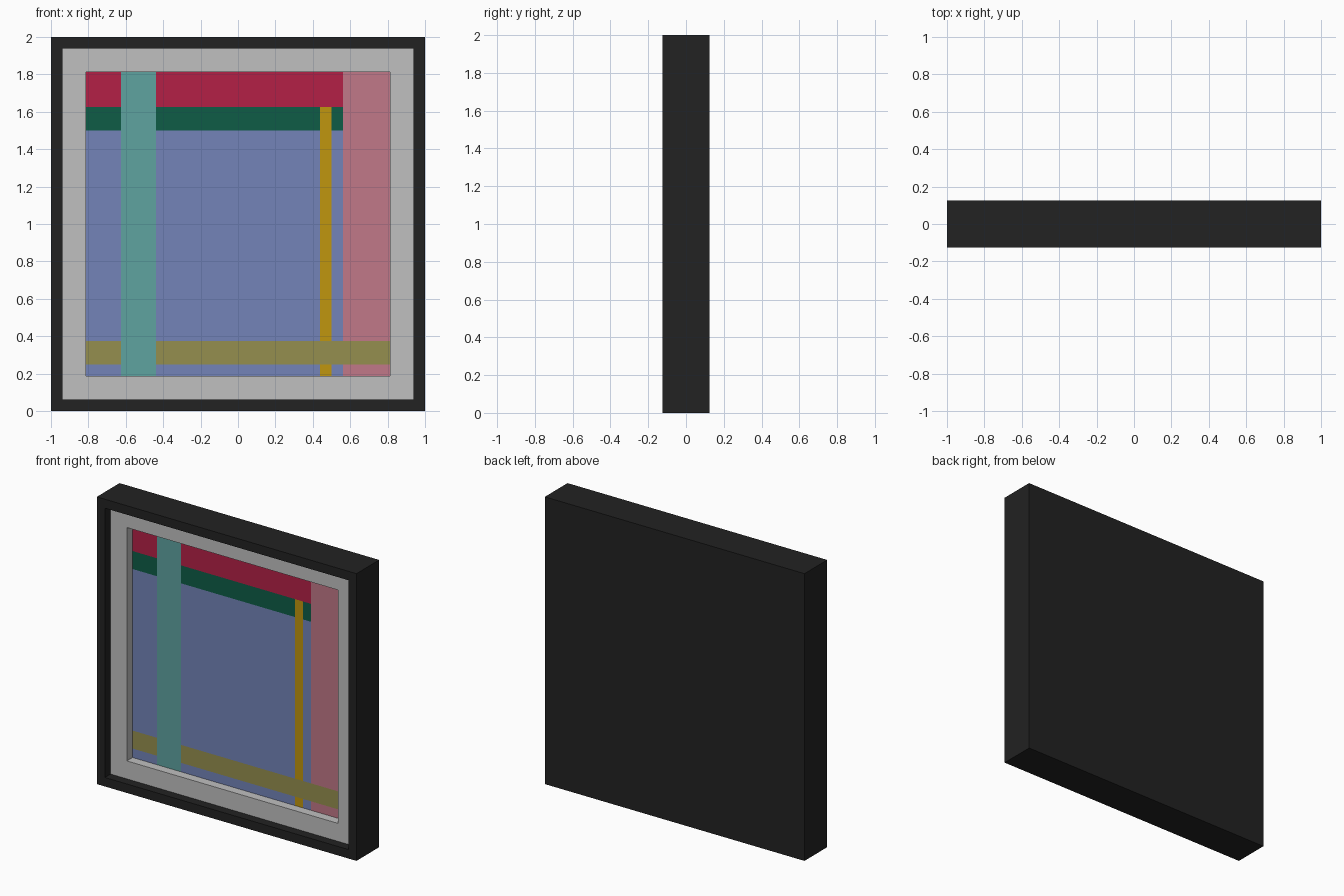
import bpy
import bmesh

cube = bpy.data.objects.get("Cube")
if cube:
    bpy.data.objects.remove(cube, do_unlink=True)


def material(name, rgb):
    """Flat material from 0-255 display values, converted to linear."""
    lin = [((c / 255 + 0.055) / 1.055) ** 2.4 if c > 10 else c / 255 / 12.92 for c in rgb]
    mat = bpy.data.materials.new(name)
    mat.use_nodes = True
    mat.diffuse_color = (*lin, 1)
    bsdf = mat.node_tree.nodes["Principled BSDF"]
    bsdf.inputs["Base Color"].default_value = (*lin, 1)
    bsdf.inputs["Roughness"].default_value = 0.8
    return mat


black = material("black", (34, 34, 34))
grey = material("light grey", (192, 192, 192))
paints = [
    material("soft blue", (115, 132, 185)),
    material("crimson", (180, 32, 70)),
    material("dark green", (14, 92, 70)),
    material("gold", (192, 150, 14)),
    material("rose pink", (193, 120, 136)),
    material("olive", (149, 143, 78)),
    material("teal", (95, 163, 160)),
]


def add_object(name, bm, mats):
    bmesh.ops.recalc_face_normals(bm, faces=bm.faces)
    mesh = bpy.data.meshes.new(name)
    bm.to_mesh(mesh)
    bm.free()
    for m in mats:
        mesh.materials.append(m)
    obj = bpy.data.objects.new(name, mesh)
    bpy.context.collection.objects.link(obj)
    return obj


def square_ring(name, outer, inner, front, back, mat):
    """Square border around z = 1, with half-widths outer and inner."""
    bm = bmesh.new()
    corners = [(-1, -1), (1, -1), (1, 1), (-1, 1)]
    section = [(outer, front), (inner, front), (inner, back), (outer, back)]
    loops = [[bm.verts.new((sx * h, y, 1 + sz * h)) for h, y in section] for sx, sz in corners]
    for i in range(4):
        a, b = loops[i], loops[(i + 1) % 4]
        for j in range(4):
            k = (j + 1) % 4
            bm.faces.new((a[j], b[j], b[k], a[k]))
    return add_object(name, bm, [mat])


# Outer frame and recessed mat border
square_ring("outer_frame", 1.0, 0.9375, -0.125, 0.125, black)
square_ring("mat_border", 0.9375, 0.8125, -0.0625, 0.0, grey)

# Backing panel, flush with the rear of the frame
bm = bmesh.new()
bmesh.ops.create_cube(bm, size=1)
for v in bm.verts:
    v.co = (v.co.x * 1.875, 0.065 + v.co.y * 0.12, 1 + v.co.z * 1.875)
add_object("back_panel", bm, [black])

# Painted bands in painting order: x range, z range, paint index
E, B, T = 0.8125, 0.1875, 1.8125
bands = [
    (-E, E, B, T, 0),
    (-E, 0.5625, 1.625, T, 1),
    (-E, 0.5625, 1.5, 1.625, 2),
    (0.4375, 0.5, B, 1.625, 3),
    (0.5625, E, B, T, 4),
    (-E, E, 0.25, 0.375, 5),
    (-0.625, -0.4375, B, T, 6),
]

# Picture panel cut along the band edges, each cell taking the topmost band
xs = sorted({x for b in bands for x in b[:2]})
zs = sorted({z for b in bands for z in b[2:4]})
bm = bmesh.new()
grid = [[bm.verts.new((x, 0, z)) for z in zs] for x in xs]
for i in range(len(xs) - 1):
    for j in range(len(zs) - 1):
        f = bm.faces.new((grid[i][j], grid[i + 1][j], grid[i + 1][j + 1], grid[i][j + 1]))
        c = f.calc_center_median()
        for x0, x1, z0, z1, paint in bands:
            if x0 < c.x < x1 and z0 < c.z < z1:
                f.material_index = paint
# Thin slab behind the painted face, so the picture is solid
picture = add_object("picture_panel", bm, paints)
if picture.data.polygons[0].normal.y > 0:
    picture.data.flip_normals()
slab = picture.modifiers.new("thickness", "SOLIDIFY")
slab.thickness = 0.004
slab.offset = -1
